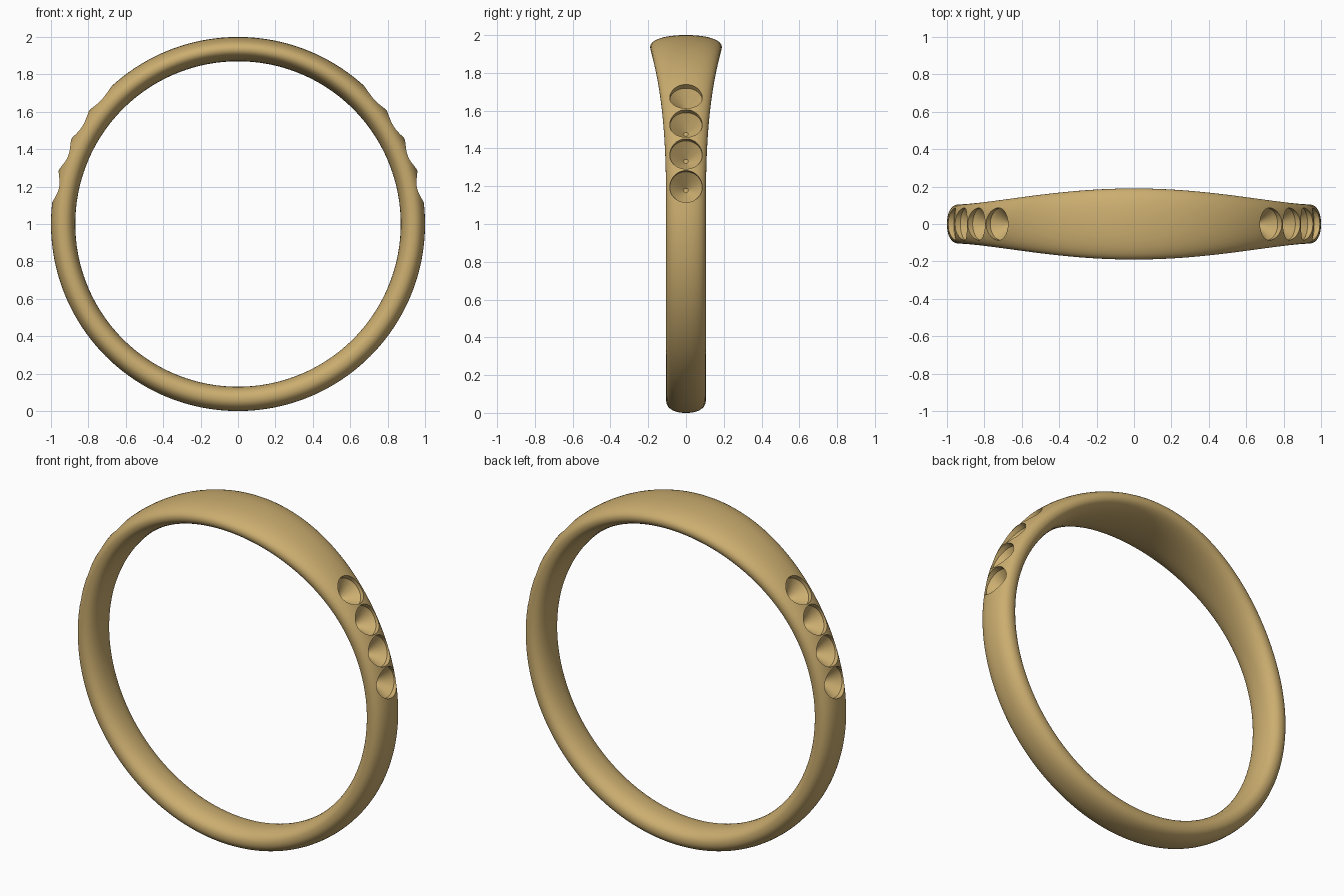
import bpy, bmesh
from math import sin, cos, pi, radians, copysign
from mathutils import Matrix, Vector

if "Cube" in bpy.data.objects:
    bpy.data.objects.remove(bpy.data.objects["Cube"])

R_MID, HALF_T = 0.935, 0.065      # band centre radius, half thickness
N_RING, N_SEC = 192, 40


def new_object(name, bm):
    bmesh.ops.recalc_face_normals(bm, faces=bm.faces[:])
    mesh = bpy.data.meshes.new(name)
    bm.to_mesh(mesh)
    bm.free()
    ob = bpy.data.objects.new(name, mesh)
    bpy.context.collection.objects.link(ob)
    return ob


def spow(v, e):
    return copysign(abs(v) ** e, v)


# Band: rounded section swept round the finger, widening towards the top
bm = bmesh.new()
rings = []
for i in range(N_RING):
    t = 2 * pi * i / N_RING
    half_w = 0.105 + 0.085 * max(0.0, cos(t)) ** 3
    ring = []
    for j in range(N_SEC):
        a = 2 * pi * j / N_SEC
        r = R_MID + HALF_T * spow(sin(a), 0.9)
        y = half_w * spow(cos(a), 0.9)
        ring.append(bm.verts.new((r * sin(t), y, 1 + r * cos(t))))
    rings.append(ring)
for i in range(N_RING):
    p, q = rings[i], rings[(i + 1) % N_RING]
    for j in range(N_SEC):
        k = (j + 1) % N_SEC
        bm.faces.new((p[j], p[k], q[k], q[j]))
band = new_object("ring_band", bm)

# Stone seat cutters: straight wall above a cone, four on each shoulder
bm = bmesh.new()
profile = [(0.012, 0.888), (0.086, 0.966), (0.086, 1.08)]   # (radius, distance from centre)
SEG = 48
for side in (-1, 1):
    for n in range(4):
        rot = Matrix.Rotation(side * radians(78.5 - 10.4 * n), 4, 'Y')
        loops = []
        for rad, d in profile:
            loops.append([bm.verts.new(rot @ Vector((rad * cos(2 * pi * s / SEG),
                                                     rad * sin(2 * pi * s / SEG), d)) + Vector((0, 0, 1)))
                          for s in range(SEG)])
        for lo, hi in zip(loops, loops[1:]):
            for s in range(SEG):
                k = (s + 1) % SEG
                bm.faces.new((lo[s], lo[k], hi[k], hi[s]))
        bm.faces.new(loops[0][::-1])
        bm.faces.new(loops[-1])
cutter = new_object("stone_seat_cutter", bm)
cutter.hide_render = True
cutter.hide_set(True)

mod = band.modifiers.new("stone_seats", 'BOOLEAN')
mod.operation = 'DIFFERENCE'
mod.solver = 'EXACT'
mod.object = cutter

# Gold
gold = bpy.data.materials.new("gold")
gold.diffuse_color = (0.60, 0.42, 0.16, 1)
gold.use_nodes = True
gold.node_tree.nodes["Principled BSDF"].inputs["Base Color"].default_value = gold.diffuse_color
band.data.materials.append(gold)

# Bake the cut, then shade smooth with sharp seat rims
bpy.context.view_layer.objects.active = band
band.select_set(True)
bpy.ops.object.modifier_apply(modifier=mod.name)
bpy.data.objects.remove(cutter)
bpy.ops.object.shade_smooth_by_angle(angle=radians(35))
